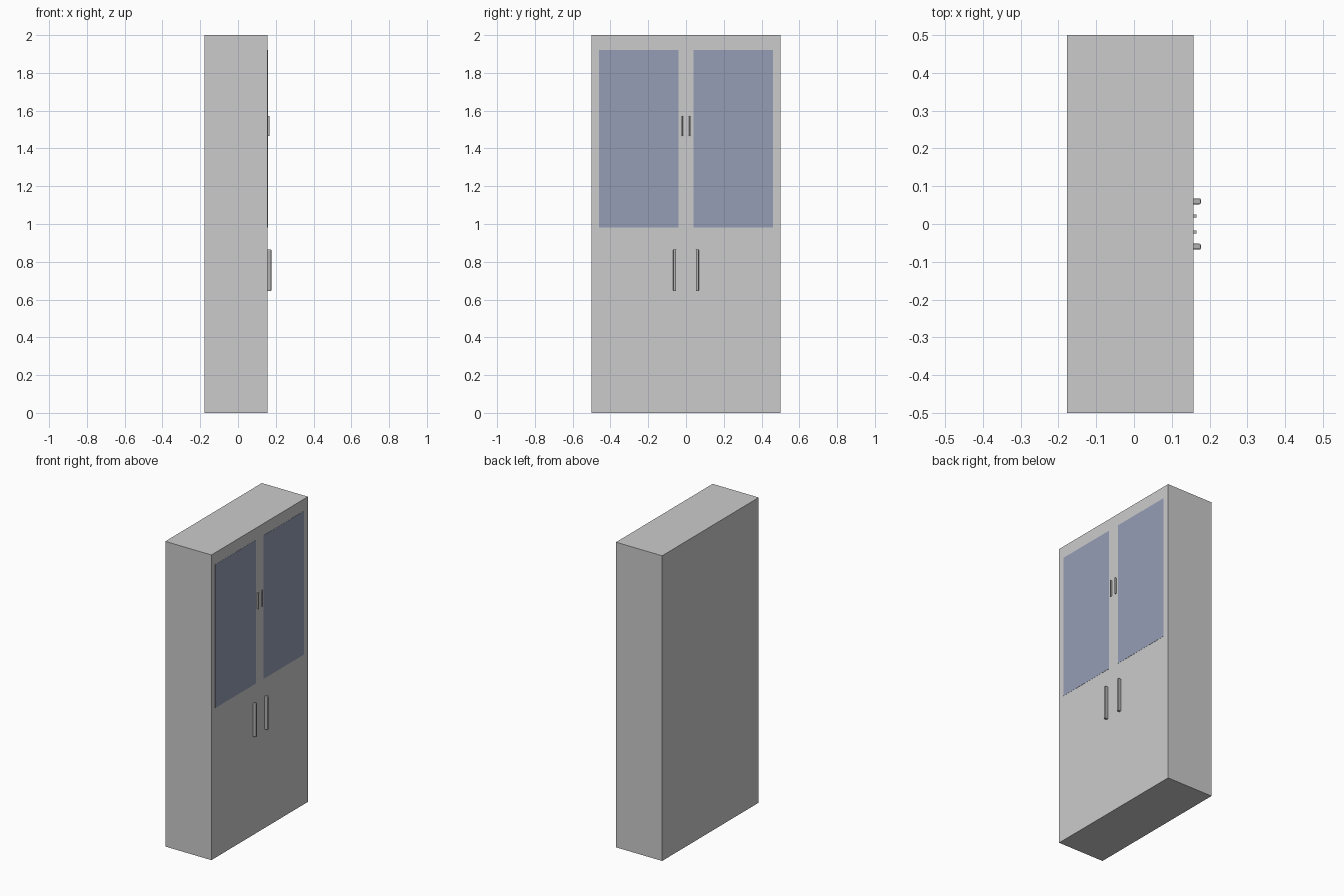
import bpy

if "Cube" in bpy.data.objects:
    bpy.data.objects.remove(bpy.data.objects["Cube"])

FRONT = 0.157  # x of the door face


def material(name, rgb):
    m = bpy.data.materials.new(name)
    m.diffuse_color = (*rgb, 1)
    m.use_nodes = True
    m.node_tree.nodes["Principled BSDF"].inputs["Base Color"].default_value = m.diffuse_color
    return m


def box(name, lo, hi, mat=None, bevel=0):
    bpy.ops.mesh.primitive_cube_add(size=1, location=[(a + b) / 2 for a, b in zip(lo, hi)])
    o = bpy.context.object
    o.name = name
    o.scale = [b - a for a, b in zip(lo, hi)]
    bpy.ops.object.transform_apply(location=False, rotation=False, scale=True)
    if mat:
        o.data.materials.append(mat)
    if bevel:
        mod = o.modifiers.new("rounding", 'BEVEL')
        mod.width = bevel
        mod.segments = 2
    return o


glass = material("tinted_glass", (0.30, 0.34, 0.46))
metal = material("dark_metal", (0.45, 0.45, 0.45))

# Cabinet carcass
box("cabinet_body", (-0.177, -0.5, 0), (FRONT, 0.5, 2), None)

for side, s in (("left", -1), ("right", 1)):
    def span(c, w):
        return s * c - w / 2, s * c + w / 2

    # Glass door panel, almost flush with the door face
    a, b = span(0.25, 0.42)
    box(f"{side}_glass_panel", (FRONT - 0.005, a, 0.982), (FRONT + 0.001, b, 1.922), glass)

    # Slim upper handle
    a, b = span(0.021, 0.008)
    box(f"{side}_upper_handle", (FRONT - 0.002, a, 1.465), (0.166, b, 1.572), metal, 0.001)

    # Thicker rounded lower handle
    a, b = span(0.06, 0.016)
    box(f"{side}_lower_handle", (FRONT - 0.004, a, 0.645), (0.177, b, 0.865), metal, 0.004)
